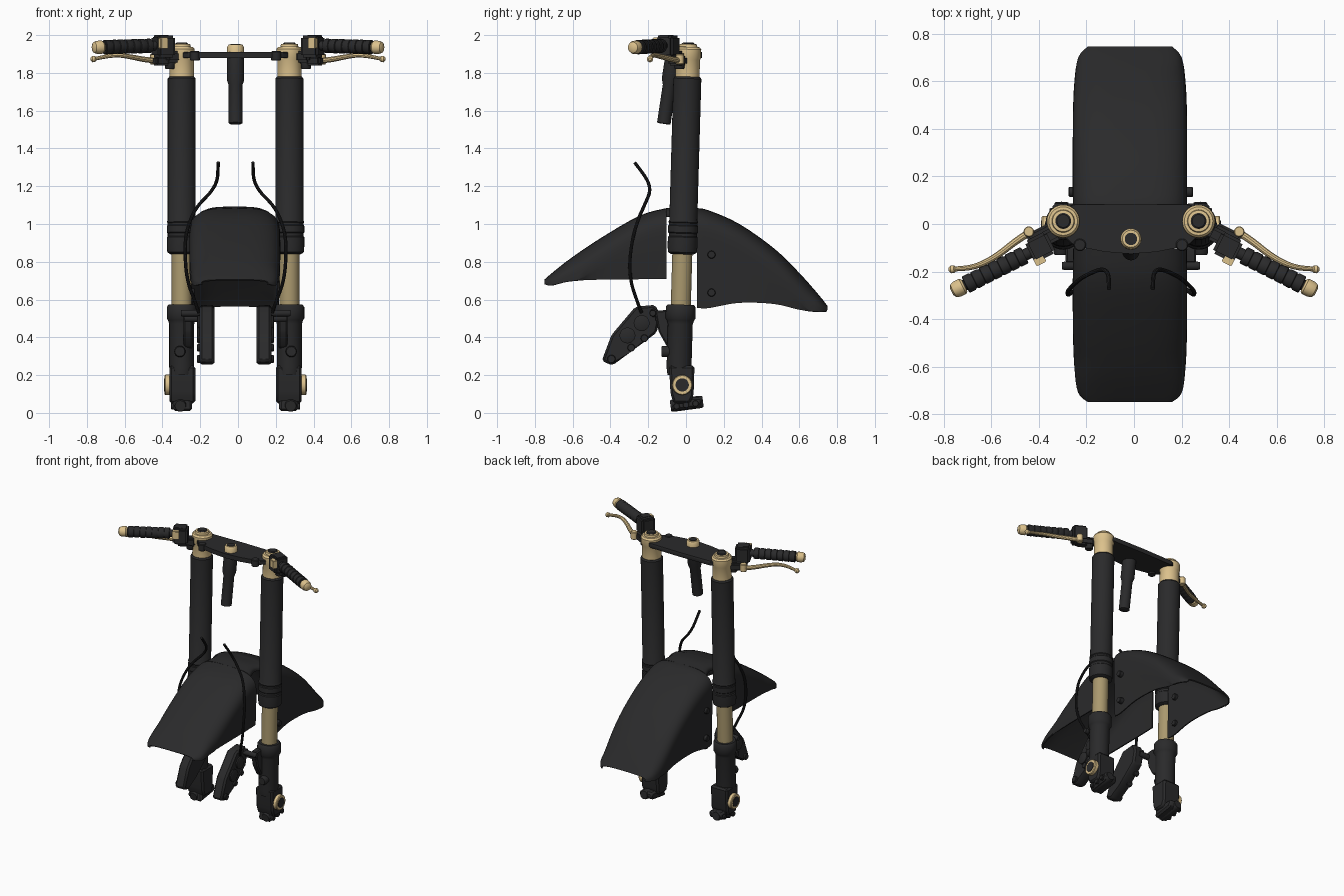
import bpy, bmesh, math
from mathutils import Vector, Matrix

if "Cube" in bpy.data.objects:
    bpy.data.objects.remove(bpy.data.objects["Cube"])

C = -0.013  # mirror plane of forks and fenders


def material(name, rgb):
    m = bpy.data.materials.new(name)
    m.diffuse_color = (*rgb, 1)
    m.use_nodes = True
    m.node_tree.nodes["Principled BSDF"].inputs["Base Color"].default_value = m.diffuse_color
    return m


DARK = material("dark_grey", (0.023, 0.023, 0.024))
BLACK = material("rubber_black", (0.013, 0.013, 0.014))
GOLD = material("gold", (0.72, 0.54, 0.265))
DULL = material("dull_gold", (0.40, 0.315, 0.155))


def finish(bm, name, mat, mirror=None, dx=0.0):
    """Make the object, plus its twin mirrored in x = mirror."""
    bmesh.ops.remove_doubles(bm, verts=bm.verts, dist=1e-5)
    bmesh.ops.recalc_face_normals(bm, faces=bm.faces)
    for f in bm.faces:
        f.smooth = True
    for e in bm.edges:
        e.smooth = len(e.link_faces) == 2 and e.calc_face_angle(0) < math.radians(35)
    bmesh.ops.translate(bm, verts=bm.verts, vec=(mirror or dx, 0, 0))
    obs = []
    for side in ([""] if mirror is None else ["right_", "left_"]):
        if side == "left_":
            bmesh.ops.transform(bm, verts=bm.verts, matrix=Matrix.Translation((2 * mirror, 0, 0)) @ Matrix.Diagonal((-1, 1, 1, 1)))
            bmesh.ops.reverse_faces(bm, faces=bm.faces)
        me = bpy.data.meshes.new(side + name)
        bm.to_mesh(me)
        me.materials.append(mat)
        ob = bpy.data.objects.new(side + name, me)
        bpy.context.collection.objects.link(ob)
        obs.append(ob)
    bm.free()
    return obs


def skin(bm, rings, cap=True):
    for r0, r1 in zip(rings, rings[1:]):
        n = len(r0)
        for i in range(n):
            bm.faces.new((r0[i], r0[(i + 1) % n], r1[(i + 1) % n], r1[i]))
    if cap:
        bm.faces.new(rings[0][::-1])
        bm.faces.new(rings[-1])


def lathe(name, a, b, prof, mat, mirror=None, n=32, dx=0.0):
    """Turned part along a-b; prof = (radius, fraction along the axis)."""
    a, b = Vector(a), Vector(b)
    q = (b - a).to_track_quat('Z', 'Y')
    bm = bmesh.new()
    rings = [[bm.verts.new(a.lerp(b, t) + q @ Vector((r * math.cos(6.2831853 * i / n), r * math.sin(6.2831853 * i / n), 0)))
              for i in range(n)] for r, t in prof]
    skin(bm, rings)
    return finish(bm, name, mat, mirror, dx)


def rod(name, a, b, r, mat, mirror=None, n=20):
    return lathe(name, a, b, [(r * .85, 0), (r, .08), (r, .92), (r * .85, 1)], mat, mirror, n)


def spline(pts, n=6):
    """Catmull-Rom through points of any dimension."""
    p = [Vector(pts[0])] + [Vector(v) for v in pts] + [Vector(pts[-1])]
    out = []
    for i in range(1, len(p) - 2):
        for k in range(n):
            t = k / n
            out.append(.5 * (2 * p[i] + (p[i + 1] - p[i - 1]) * t + (2 * p[i - 1] - 5 * p[i] + 4 * p[i + 1] - p[i + 2]) * t * t
                             + (3 * p[i] - p[i - 1] - 3 * p[i + 1] + p[i + 2]) * t ** 3))
    return out + [Vector(pts[-1])]


def tube(name, pts, r0, r1, mat, mirror, n=10):
    path = spline(pts)
    bm = bmesh.new()
    rings = []
    for i, p in enumerate(path):
        d = path[min(i + 1, len(path) - 1)] - path[max(i - 1, 0)]
        u = d.cross(Vector((0, 1, .3))).normalized()
        v = d.cross(u).normalized()
        r = r0 + (r1 - r0) * i / (len(path) - 1)
        rings.append([bm.verts.new(p + r * (u * math.cos(6.2831853 * k / n) + v * math.sin(6.2831853 * k / n))) for k in range(n)])
    skin(bm, rings)
    return finish(bm, name, mat, mirror)


def prism(name, pts, axis, lo, hi, mat, mirror=None, bevel=.008, dx=0.0):
    bm = bmesh.new()
    put = (lambda p, h: (h, *p)) if axis == 'x' else (lambda p, h: (*p, h))
    skin(bm, [[bm.verts.new(put(p, h)) for p in pts] for h in (lo, hi)])
    bmesh.ops.bevel(bm, geom=bm.edges[:], offset=bevel, segments=1, affect='EDGES')
    return finish(bm, name, mat, mirror, dx)


def box(name, loc, size, mat, mirror, turn=0.0, bevel=.008):
    bm = bmesh.new()
    m = Matrix.Translation(loc) @ Matrix.Rotation(turn, 4, 'Z') @ Matrix.Diagonal((*size, 1))
    bmesh.ops.create_cube(bm, size=1, matrix=m)
    bmesh.ops.bevel(bm, geom=bm.edges[:], offset=bevel, segments=2, affect='EDGES')
    return finish(bm, name, mat, mirror)


# Fork legs: turned parts along one slightly raked axis
X = .285


def axis_pt(z):
    return (X, -.044 + .029 * z, z)


def leg(name, prof, mat):
    lathe(name, axis_pt(0), axis_pt(2), [(r, z / 2) for r, z in prof], mat, C)


leg("fork_upper_tube", [(.06, .84), (.076, .85), (.079, .88), (.079, .93), (.074, .935), (.074, .95), (.079, .955), (.079, .99),
                        (.075, .995), (.075, 1.005), (.079, 1.01), (.074, 1.02), (.074, 1.77), (.066, 1.78)], DARK)
leg("fork_stanchion", [(.053, .5), (.053, .87)], DULL)
leg("fork_lower", [(.06, .2), (.066, .24), (.066, .47), (.072, .49), (.079, .5), (.079, .56), (.07, .573), (.05, .573)], DARK)
leg("fork_top_gold", [(.064, 1.77), (.064, 1.87), (.069, 1.88), (.069, 1.925), (.06, 1.937), (.048, 1.938), (.045, 1.952), (.03, 1.954)], GOLD)
leg("fork_top_nut", [(.033, 1.93), (.033, 1.956), (.027, 1.961)], DARK)

# Axle lugs, pinch clamps and gold axle nuts
prism("axle_lug", [(-.09, .25), (.045, .25), (.04, .09), (.02, .05), (-.065, .05), (-.082, .1)], 'x', .213, .35, DARK, C, .012)
lathe("axle_nut", (.34, -.02, .148), (.376, -.02, .148), [(.054, 0), (.054, .85), (.05, 1)], GOLD, C, 16)
lathe("axle_hole", (.36, -.02, .148), (.379, -.02, .148), [(.035, 0), (.035, 1)], DARK, C)
prism("axle_clamp", [(-.08, .008), (.07, .03), (.088, .05), (.085, .085), (-.07, .075)], 'x', .23, .33, DARK, C, .012)
rod("clamp_bolt", (.292, -.082, .037), (.292, .09, .06), .033, DARK, C)
for i, y in enumerate((-.05, 0, .05)):
    rod("pinch_bolt_%d" % i, (.3, y, .035 + .15 * (y + .05)), (.342, y, .035 + .15 * (y + .05)), .017, DARK, C, 12)

# Brake calipers with brackets and bolts
prism("brake_caliper", [(-.446, .275), (-.395, .412), (-.268, .562), (-.163, .572), (-.135, .515), (-.155, .425), (-.3, .317), (-.39, .251)],
      'x', .112, .19, DARK, C, .012)
for i, (y, z, r) in enumerate([(-.31, .41, .042), (-.235, .475, .042), (-.395, .285, .022), (-.29, .345, .02), (-.22, .395, .02), (-.17, .53, .022)]):
    rod("caliper_cap_%d" % i, (.16, y, z), (.203, y, z), r, DARK, C)
prism("caliper_bracket", [(-.165, .54), (-.1, .545), (-.04, .5), (-.05, .33), (-.1, .35), (-.145, .43)], 'x', .228, .275, DARK, C)
rod("bracket_bolt", (.295, -.13, .325), (.295, -.03, .325), .03, DARK, C)
rod("hose_joint", (.15, -.176, .528), (.29, -.176, .528), .018, DARK, C)
rod("bracket_pin", (.15, -.145, .5), (.27, -.145, .5), .02, DARK, C)
tube("brake_hose", [(.092, -.272, 1.326), (.098, -.208, 1.236), (.13, -.193, 1.172), (.195, -.22, 1.1), (.235, -.25, 1.03),
                    (.263, -.28, .93), (.265, -.297, .8), (.25, -.289, .69), (.215, -.258, .59), (.195, -.235, .53)], .009, .009, BLACK, C)


# Fenders: lofted rounded sections (y, crown z, skirt z, half width)
def fender(name, stations):
    bm = bmesh.new()
    rows = []
    for y, zt, zb, w in spline(stations, 4):
        d = min(.14, zt - zb)
        half = [(w * math.sin(a) ** .64, zt - d * (1 - math.cos(a) ** .64))
                for a in [max(0, math.pi / 2 * k / 12 - 1e-6) for k in range(13)]]
        half += [(w * (1 - .03 * k / 3), zt - d + (zb - zt + d) * k / 3 - 1e-4 * k) for k in (1, 2, 3)]
        sec = [(-x, z) for x, z in half[:0:-1]] + half
        rows.append([bm.verts.new((x, y, z)) for x, z in sec])
    for r0, r1 in zip(rows, rows[1:]):
        for i in range(len(r0) - 1):
            bm.faces.new((r0[i], r0[i + 1], r1[i + 1], r1[i]))
    ob = finish(bm, name, DARK, None, -.017)[0]
    mod = ob.modifiers.new("thickness", 'SOLIDIFY')
    mod.thickness = .008
    mod.offset = 0


fender("front_fender", [(-.103, 1.08, .71, .235), (-.245, 1.04, .708, .237), (-.456, .918, .706, .236), (-.615, .81, .7, .23),
                        (-.71, .735, .678, .215), (-.747, .703, .685, .175)])
fender("fender_bridge", [(-.105, 1.08, 1.04, .185), (-.02, 1.088, 1.05, .16), (.06, 1.08, 1.04, .185)])
fender("back_fender", [(.058, 1.08, .557, .235), (.12, 1.068, .555, .237), (.28, .997, .583, .237), (.467, .865, .577, .236),
                       (.6, .735, .547, .23), (.7, .622, .538, .215), (.745, .565, .54, .175)])
for i, z in enumerate((.838, .637)):
    rod("fender_bolt_%d" % i, (.215, .135, z), (.262, .135, z), .021, DARK, C)

# Top clamp plate and steering stem
half = [(0, .085), (.24, .085), (.29, .06), (.3, .01), (.285, -.05), (.25, -.085), (.22, -.095), (.11, -.117), (0, -.126)]
prism("top_clamp", half + [(-x, y) for x, y in half[-2:0:-1]], 'z', 1.878, 1.91, DARK, None, .004, C)
lathe("steering_stem", (0, -.118, 1.53), (0, -.062, 1.9), [(.03, 0), (.036, .01), (.036, .55), (.046, .63), (.046, 1)], DARK, dx=C)
lathe("stem_cap", (0, -.064, 1.9), (0, -.062, 1.95), [(.044, 0), (.044, .75), (.036, 1)], GOLD, dx=C)
lathe("stem_nut", (0, -.063, 1.93), (0, -.063, 1.954), [(.026, 0), (.026, 1)], DARK, dx=C)

# Handlebars, mirrored in x = 0
A, B = Vector((.3, -.05, 1.948)), Vector((.745, -.274, 1.935))
turn = math.atan2(B.y - A.y, B.x - A.x)


def on_bar(t):
    return A.lerp(B, t)


rod("handlebar", on_bar(.14), on_bar(.97), .025, DARK, 0.0)
ribs = []
for k in range(7):
    t = k / 7
    ribs += [(.034, t), (.038, t + .02), (.038, t + .115), (.034, t + .125)]
lathe("grip", on_bar(.36), on_bar(.93), ribs, DARK, 0.0, 24)
lathe("bar_end", on_bar(.93), on_bar(1.05), [(.028, 0), (.035, .15), (.035, .6), (.029, .88), (.016, 1)], GOLD, 0.0, 24)
box("switch_housing", (.395, -.097, 1.94), (.1, .1, .115), DARK, 0.0, turn, .012)
box("switch_top", (.405, -.104, 1.975), (.075, .075, .05), DARK, 0.0, turn, .01)
box("switch_button", (.397, -.152, 1.958), (.046, .036, .058), GOLD, 0.0, turn, .004)
box("bar_mount", (.35, -.05, 1.885), (.075, .06, .06), DARK, 0.0, turn, .012)

# Lever perches and gold levers
box("lever_perch", (.39, -.045, 1.865), (.12, .06, .05), DARK, 0.0, turn, .01)
rod("perch_bolt", (.36, -.035, 1.82), (.36, -.035, 1.89), .026, DARK, 0.0)
rod("lever_pivot", (.443, -.032, 1.845), (.443, -.032, 1.9), .022, GOLD, 0.0)
tube("lever", [(.44, -.035, 1.865), (.5, -.075, 1.872), (.57, -.128, 1.885), (.63, -.163, 1.893), (.69, -.183, 1.888), (.765, -.19, 1.873)],
     .016, .01, GOLD, 0.0)
lathe("lever_tip", (.75, -.19, 1.875), (.78, -.191, 1.872), [(.008, 0), (.016, .25), (.017, .7), (.008, 1)], GOLD, 0.0, 16)

# Clamp bolt beside each fork top
rod("top_clamp_bolt", (.215, -.088, 1.865), (.215, -.088, 1.915), .026, DARK, C)
